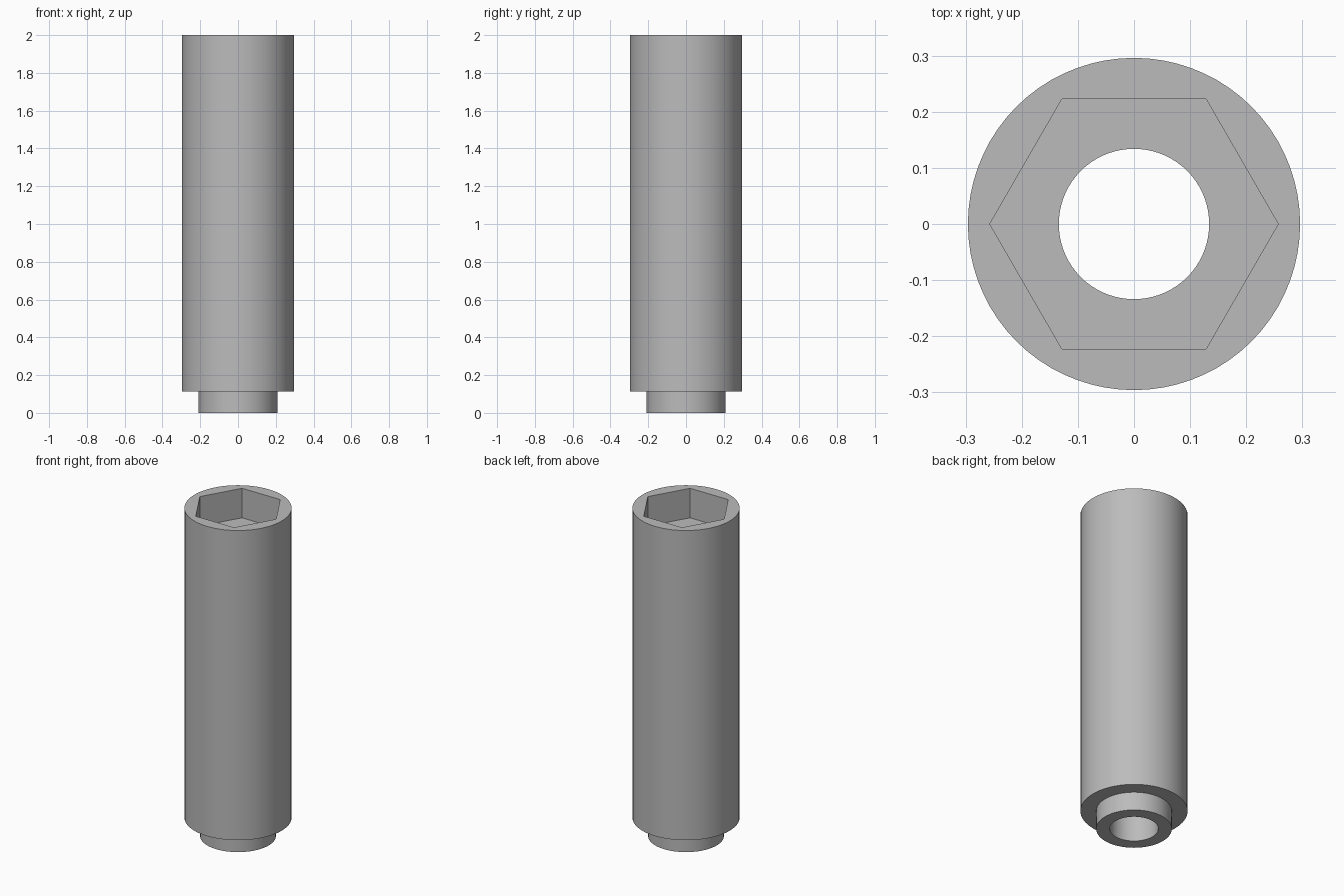
import bpy
import bmesh
from math import cos, sin, pi, radians

cube = bpy.data.objects.get("Cube")
if cube:
    bpy.data.objects.remove(cube, do_unlink=True)

SEGMENTS = 72          # multiple of six, so the hexagon keeps exact corners
BODY_R, NECK_R, BORE_R, HEX_R = 0.296, 0.209, 0.134, 0.257
HEIGHT, NECK_H, POCKET_DEPTH = 2.0, 0.113, 0.18


def ring(bm, radius, z, hexagonal=False):
    """A closed loop of vertices, either round or following a hexagon."""
    verts = []
    for i in range(SEGMENTS):
        a = 2 * pi * i / SEGMENTS
        r = radius
        if hexagonal:
            r *= cos(pi / 6) / cos(a % (pi / 3) - pi / 6)
        verts.append(bm.verts.new((r * cos(a), r * sin(a), z)))
    return verts


# Steel colour
steel = bpy.data.materials.new("steel_grey")
steel.use_nodes = True
colour = (0.5, 0.5, 0.5, 1)
steel.diffuse_color = colour
steel.node_tree.nodes["Principled BSDF"].inputs["Base Color"].default_value = colour

# Closed cross-section: up the outside, down the hexagonal pocket and the bore
floor_z = HEIGHT - POCKET_DEPTH
bm = bmesh.new()
rings = [
    ring(bm, BORE_R, 0),
    ring(bm, NECK_R, 0),
    ring(bm, NECK_R, NECK_H),
    ring(bm, BODY_R, NECK_H),
    ring(bm, BODY_R, HEIGHT),
    ring(bm, HEX_R, HEIGHT, True),
    ring(bm, HEX_R, floor_z, True),
    ring(bm, BORE_R, floor_z),
]
for lower, upper in zip(rings, rings[1:] + rings[:1]):
    for i in range(SEGMENTS):
        j = (i + 1) % SEGMENTS
        bm.faces.new((lower[i], lower[j], upper[j], upper[i]))
bmesh.ops.recalc_face_normals(bm, faces=bm.faces)

mesh = bpy.data.meshes.new("hex_socket")
bm.to_mesh(mesh)
bm.free()
mesh.materials.append(steel)
socket = bpy.data.objects.new("hex_socket", mesh)
bpy.context.collection.objects.link(socket)

# Smooth walls with crisp rims and corners
bpy.ops.object.select_all(action="DESELECT")
socket.select_set(True)
bpy.context.view_layer.objects.active = socket
bpy.ops.object.shade_smooth_by_angle(angle=radians(30))
